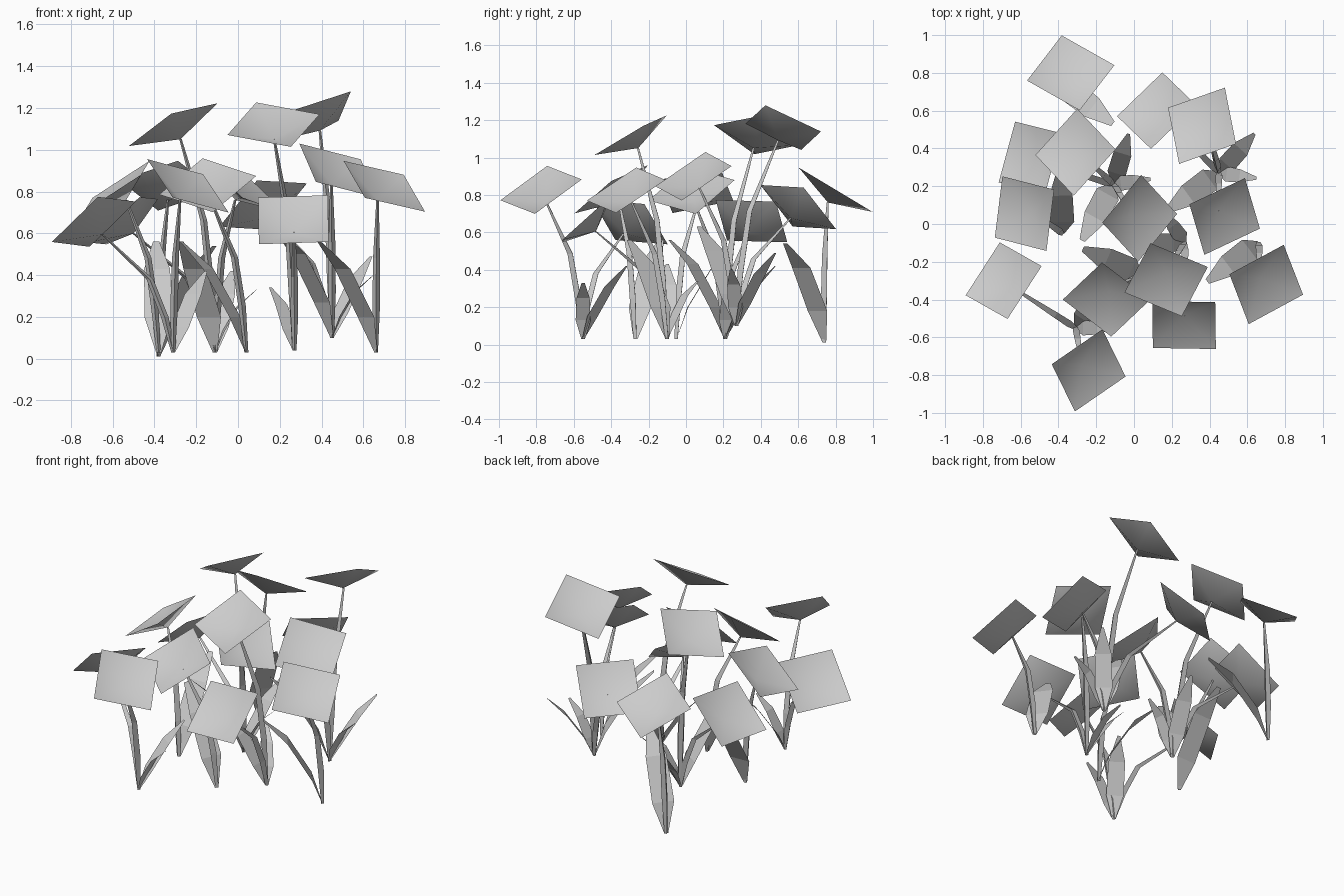
import bpy
from math import radians, cos, sin, pi
from mathutils import Vector as V

if "Cube" in bpy.data.objects:
    bpy.data.objects.remove(bpy.data.objects["Cube"])


def make(name, verts, faces, smooth=False):
    me = bpy.data.meshes.new(name)
    me.from_pydata([tuple(v) for v in verts], [], faces)
    for p in me.polygons:
        p.use_smooth = smooth
    ob = bpy.data.objects.new(name, me)
    bpy.context.collection.objects.link(ob)
    return ob


# Shallow square cup: four corners on a tilted plane, centre pushed down
def flower(name, centre, gx, gy, heading, r=0.236, depth=0.08):
    n = V((-gx, -gy, 1)).normalized()
    a = radians(heading)
    d = V((cos(a), sin(a), gx * cos(a) + gy * sin(a))).normalized() * r
    e = n.cross(d)
    c = V(centre)
    apex = c - n * depth
    make(name, [c + d, c + e, c - d, c - e, apex],
         [(i, (i + 1) % 4, 4) for i in range(4)], True)
    return apex


# Three-sided bent stalk, thickest in the lower middle
def stem(name, base, apex):
    base = V(base)
    off = apex - base
    mid = base + V((off.x * 0.33, off.y * 0.33, off.z * 0.62))
    low = base + V((off.x * 0.12, off.y * 0.12, off.z * 0.3))
    verts, faces = [], []
    for p, r in ((base, 0.011), (low, 0.021), (mid, 0.019), (apex, 0.007)):
        for k in range(3):
            t = 2 * pi * k / 3 + 0.5
            verts.append(p + V((r * cos(t), r * sin(t), 0)))
    for s in range(3):
        for k in range(3):
            j = (k + 1) % 3
            faces.append((s * 3 + k, s * 3 + j, s * 3 + 3 + j, s * 3 + 3 + k))
    make(name, verts, faces)


# Single-surface blade: profile rows are (distance out, height, half width)
BIG = [(0, 0, 0.012), (0.06, 0.17, 0.066), (0.20, 0.40, 0.062), (0.34, 0.53, 0.015)]
SMALL = [(0, 0, 0.010), (0.06, 0.12, 0.050), (0.17, 0.28, 0.048), (0.28, 0.39, 0.008)]
TINY = [(0, 0, 0.010), (0.04, 0.10, 0.040), (0.11, 0.22, 0.035), (0.20, 0.30, 0.008)]


def leaf(name, base, azimuth, profile):
    a = radians(azimuth)
    out, side = V((cos(a), sin(a), 0)), V((-sin(a), cos(a), 0))
    verts = []
    for d, z, w in profile:
        p = V(base) + out * d + V((0, 0, z))
        verts += [p - side * w, p + side * w]
    make(name, verts, [(2 * i, 2 * i + 1, 2 * i + 3, 2 * i + 2) for i in range(3)])


# Each plant: base point, leaves (azimuth, profile),
# flowers (centre, slope x, slope y, corner heading)
PLANTS = [
    ((-0.38, 0.74, 0.01), [(-38, BIG)],
     [((-0.335, 0.80, 0.828), 0.0, -0.60, 10)]),
    ((-0.38, -0.05, 0.03), [(92, BIG)],
     [((-0.58, 0.055, 0.825), 0.68, 0.12, 39)]),
    ((0.04, -0.27, 0.03), [(156, BIG)],
     [((-0.145, -0.40, 0.83), 0.19, 0.68, 0)]),
    ((0.66, -0.10, 0.03), [(217, BIG)],
     [((0.70, -0.32, 0.825), -0.49, 0.48, -15.5)]),
    ((-0.31, -0.55, 0.03), [(56, SMALL), (0, TINY)],
     [((-0.24, -0.775, 0.827), -0.58, 0.45, -9.5),
      ((-0.69, -0.30, 0.655), 0.68, -0.52, 21)]),
    ((0.27, -0.10, 0.04), [(180, SMALL), (125, TINY)],
     [((0.17, -0.295, 1.12), 0.05, 0.57, 17),
      ((0.265, -0.535, 0.665), 0.05, 0.90, -37)]),
    ((-0.11, 0.21, 0.03), [(-119, BIG), (73, SMALL), (8, TINY)],
     [((-0.31, 0.38, 1.12), 0.50, -0.25, 4),
      ((0.03, 0.03, 0.825), -0.67, 0.26, 6.6),
      ((-0.55, 0.35, 0.66), 0.82, -0.25, 38)]),
    ((0.45, 0.27, 0.10), [(-144, BIG), (48, SMALL), (-8, TINY)],
     [((0.36, 0.52, 1.16), 0.46, -0.38, -28),
      ((0.48, 0.04, 0.90), -0.51, 0.535, -19),
      ((0.12, 0.60, 0.735), 0.59, -0.67, 8)]),
]

for i, (base, leaves, flowers) in enumerate(PLANTS, 1):
    for k, (az, prof) in enumerate(leaves, 1):
        leaf(f"leaf_{i}_{k}", base, az, prof)
    for k, (c, gx, gy, h) in enumerate(flowers, 1):
        apex = flower(f"flower_{i}_{k}", c, gx, gy, h)
        stem(f"stem_{i}_{k}", base, apex)
